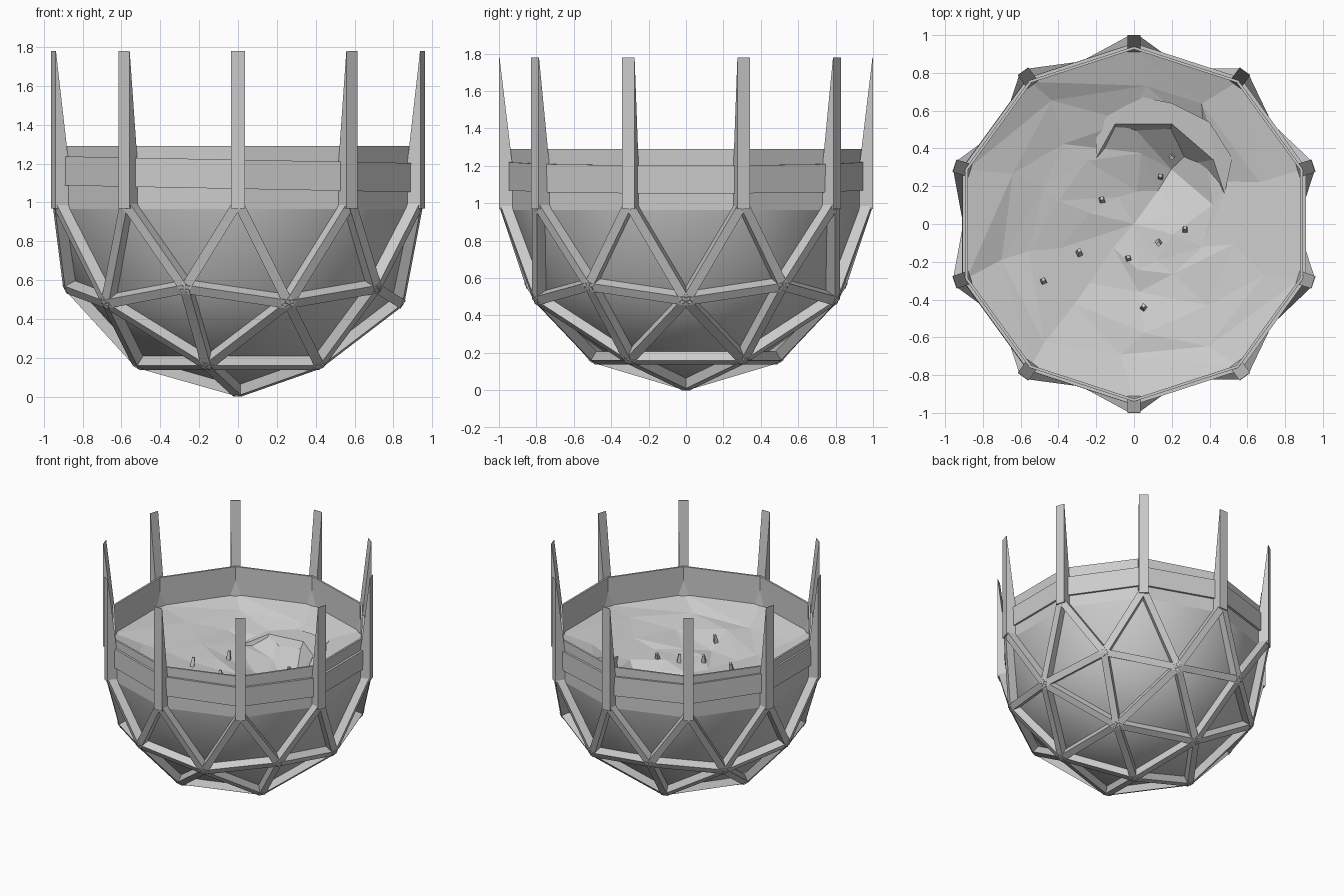
import bpy, bmesh, math, random
from mathutils import Vector, Matrix

if "Cube" in bpy.data.objects:
    bpy.data.objects.remove(bpy.data.objects["Cube"])

random.seed(4)
SIDES = 10
CENTRE = Vector((0, 0, 1))
ANGLES = [math.pi / 2 + i * math.tau / SIDES for i in range(SIDES)]


def finish(name, bm, smooth=False, recalc=True):
    if recalc:
        bmesh.ops.recalc_face_normals(bm, faces=bm.faces)
    me = bpy.data.meshes.new(name)
    bm.to_mesh(me)
    bm.free()
    for p in me.polygons:
        p.use_smooth = smooth
    ob = bpy.data.objects.new(name, me)
    bpy.context.collection.objects.link(ob)
    return ob


def half_geodesic(radius):
    bm = bmesh.new()
    bmesh.ops.create_icosphere(bm, subdivisions=2, radius=radius)
    bmesh.ops.delete(bm, geom=[v for v in bm.verts if v.co.z > 0.01], context='VERTS')
    return bm


def hexa(bm, pts):
    """Box from two end quads given in order."""
    v = [bm.verts.new(p) for p in pts]
    for f in ((0, 1, 2, 3), (7, 6, 5, 4), (0, 4, 5, 1), (1, 5, 6, 2), (2, 6, 7, 3), (3, 7, 4, 0)):
        bm.faces.new([v[i] for i in f])


def decagon_ring(name, r_out, r_in, z0, z1):
    bm = bmesh.new()
    rows = []
    for r, z in ((r_out, z0), (r_out, z1), (r_in, z1), (r_in, z0)):
        rows.append([bm.verts.new((r * math.cos(a), r * math.sin(a), z)) for a in ANGLES])
    for k in range(4):
        for i in range(SIDES):
            j = (i + 1) % SIDES
            n = (k + 1) % 4
            bm.faces.new((rows[k][i], rows[k][j], rows[n][j], rows[n][i]))
    return finish(name, bm)


# Geodesic struts below the equator
src = half_geodesic(1.0)
edges = [(e.verts[0].co.copy(), e.verts[1].co.copy()) for e in src.edges
         if (e.verts[0].co.z + e.verts[1].co.z) < -0.05]
src.free()
bm = bmesh.new()
for a, b in edges:
    side = (b - a).cross(a + b).normalized() * 0.025
    pts = []
    for p in (a, b):
        q = p * 0.93
        pts += [CENTRE + p + side, CENTRE + p - side, CENTRE + q - side, CENTRE + q + side]
    hexa(bm, pts)
finish("geodesic_struts", bm)

# Upright posts, tapering to a thin top
bm = bmesh.new()
for a in ANGLES:
    d = Vector((math.cos(a), math.sin(a), 0))
    s = Vector((-d.y, d.x, 0)) * 0.035
    pts = []
    for z, depth in ((0.97, 0.1), (1.78, 0.003)):
        up = Vector((0, 0, z))
        o, i = d + up, d * (1 - depth) + up
        pts += [o + s, o - s, i - s, i + s]
    hexa(bm, pts)
finish("upright_posts", bm)

# Smooth bowl inside the frame
bm = half_geodesic(0.94)
for v in bm.verts:
    v.co.z += 0.965 if v.co.z > -0.01 else 0.99
finish("inner_bowl", bm, smooth=True, recalc=False)

# Parapet wall and slightly tilted belt
decagon_ring("rim_wall", 0.94, 0.925, 0.965, 1.29)
belt = decagon_ring("tilted_belt", 0.957, 0.935, -0.075, 0.075)
belt.data.transform(Matrix.Translation((0, 0, 1.145)) @ Matrix.Rotation(math.radians(1.1), 4, 'Y'))


# Low-poly ground with a pit
def ground(x, y):
    r = math.hypot(x, y)
    z = 0.89 + 0.18 * (r / 0.93) ** 1.6
    return z - 0.16 * math.exp(-((x - 0.18) ** 2 + (y - 0.3) ** 2) / 0.05)


bm = bmesh.new()
mid = bm.verts.new((0, 0, ground(0, 0)))
prev = None
for r in (0.2, 0.38, 0.56, 0.74, 0.93):
    ring = []
    for a in ANGLES:
        inner = r < 0.9
        rr = r + (random.uniform(-0.05, 0.05) if inner else 0)
        aa = a + (random.uniform(-0.12, 0.12) if inner else 0)
        x, y = rr * math.cos(aa), rr * math.sin(aa)
        z = ground(x, y) + (random.uniform(-0.02, 0.02) if inner else 0)
        ring.append(bm.verts.new((x, y, z)))
    for i in range(SIDES):
        j = (i + 1) % SIDES
        if prev is None:
            bm.faces.new((mid, ring[i], ring[j]))
        else:
            bm.faces.new((prev[i], ring[i], ring[j]))
            bm.faces.new((prev[i], ring[j], prev[j]))
    prev = ring
finish("ground", bm, recalc=False)

# Curved cliff lip around the pit: outer slope, crest, foot
outer = [(-.2, .56, .95), (0, .68, .98), (.2, .64, 1.0), (.4, .54, 1.02), (.52, .35, 1.0)]
crest = [(-.2, .35, .92), (-.1, .53, .96), (.2, .53, .98), (.42, .34, 1.0), (.48, .16, .95)]
foot = [(-.2, .34, .89), (-.1, .43, .84), (.18, .43, .8), (.3, .32, .82), (.47, .15, .9)]
bm = bmesh.new()
rows = [[bm.verts.new(p) for p in row] for row in (outer, crest, foot)]
for k in range(2):
    for i in range(4):
        bm.faces.new((rows[k][i], rows[k + 1][i], rows[k + 1][i + 1], rows[k][i + 1]))
finish("cliff_lip", bm, recalc=False)

# Small standing stones
bm = bmesh.new()
for x, y in ((-.48, -.3), (-.29, -.15), (-.03, -.18), (.13, -.1), (.27, -.03),
             (.14, .25), (-.17, .13), (.05, -.44), (.2, .36)):
    m = (Matrix.Translation((x, y, ground(x, y) + 0.02))
         @ Matrix.Rotation(random.uniform(-.3, .3), 4, 'X')
         @ Matrix.Rotation(random.uniform(0, 3), 4, 'Z'))
    bmesh.ops.create_cone(bm, cap_ends=True, segments=4, radius1=0.022, radius2=0.013,
                          depth=0.08, matrix=m)
finish("standing_stones", bm)
